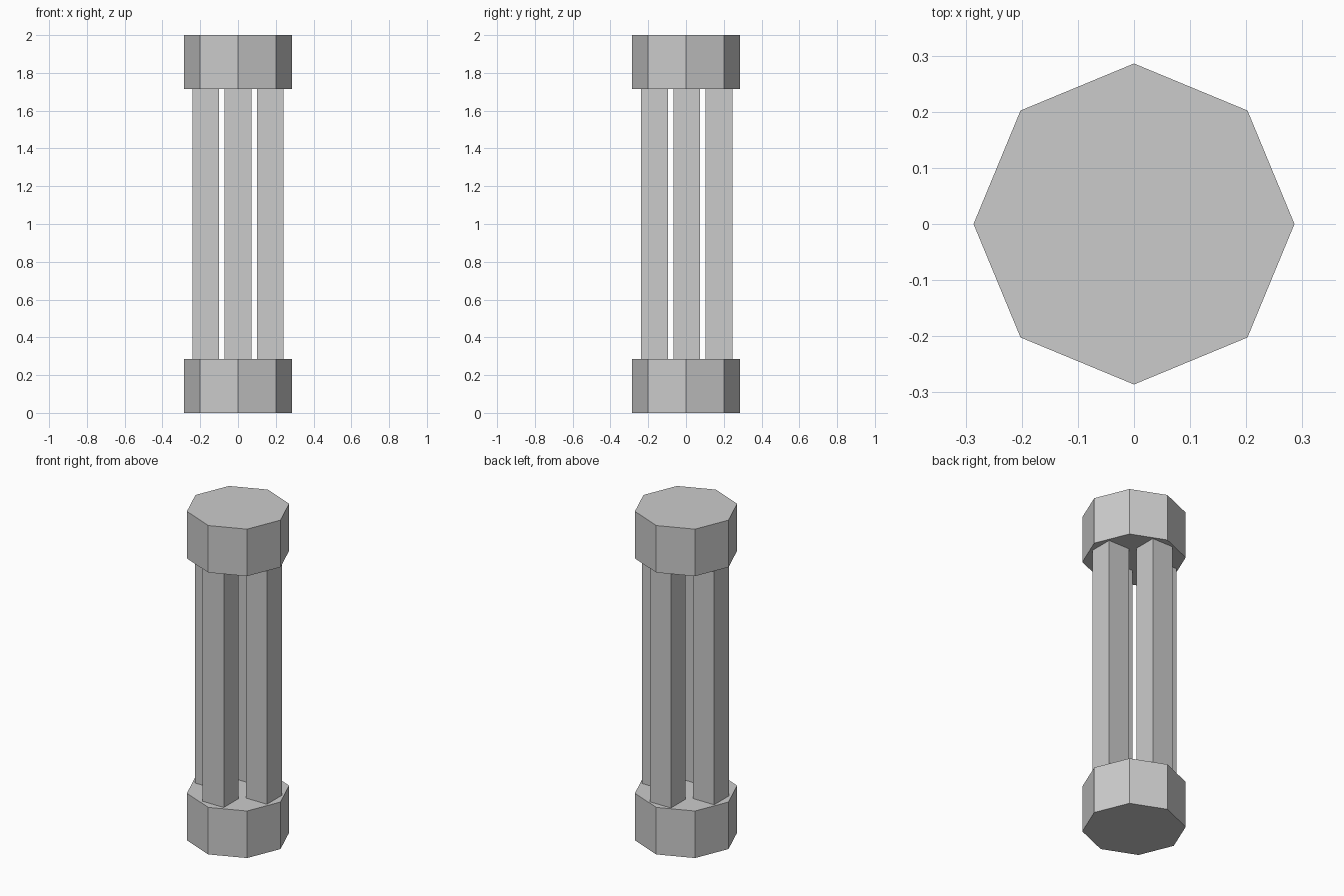
import bpy
import math

cube = bpy.data.objects.get("Cube")
if cube:
    bpy.data.objects.remove(cube, do_unlink=True)

HEIGHT = 2.0
CAP_H = 0.286
CAP_R = 0.286
POST_W = 0.142
POST_OFFSET = 0.171

grey = bpy.data.materials.new("plain_grey")
grey.use_nodes = True
colour = (0.6, 0.6, 0.6, 1.0)
grey.diffuse_color = colour
grey.node_tree.nodes["Principled BSDF"].inputs["Base Color"].default_value = colour


def finish(name):
    obj = bpy.context.object
    obj.name = name
    obj.data.materials.append(grey)
    return obj


# Octagonal end caps, with corners on the x and y axes
for name, z in (("bottom_cap", CAP_H / 2), ("top_cap", HEIGHT - CAP_H / 2)):
    bpy.ops.mesh.primitive_cylinder_add(vertices=8, radius=CAP_R, depth=CAP_H,
                                        location=(0, 0, z))
    finish(name)

# Four square posts between the caps
for i, side in enumerate(("left", "back", "right", "front")):
    angle = i * math.pi / 2
    x = POST_OFFSET * math.cos(angle)
    y = POST_OFFSET * math.sin(angle) + 0.004
    bpy.ops.mesh.primitive_cube_add(size=1, location=(x, y, HEIGHT / 2))
    post = finish(side + "_post")
    post.scale = (POST_W, POST_W, HEIGHT - 2 * CAP_H)
